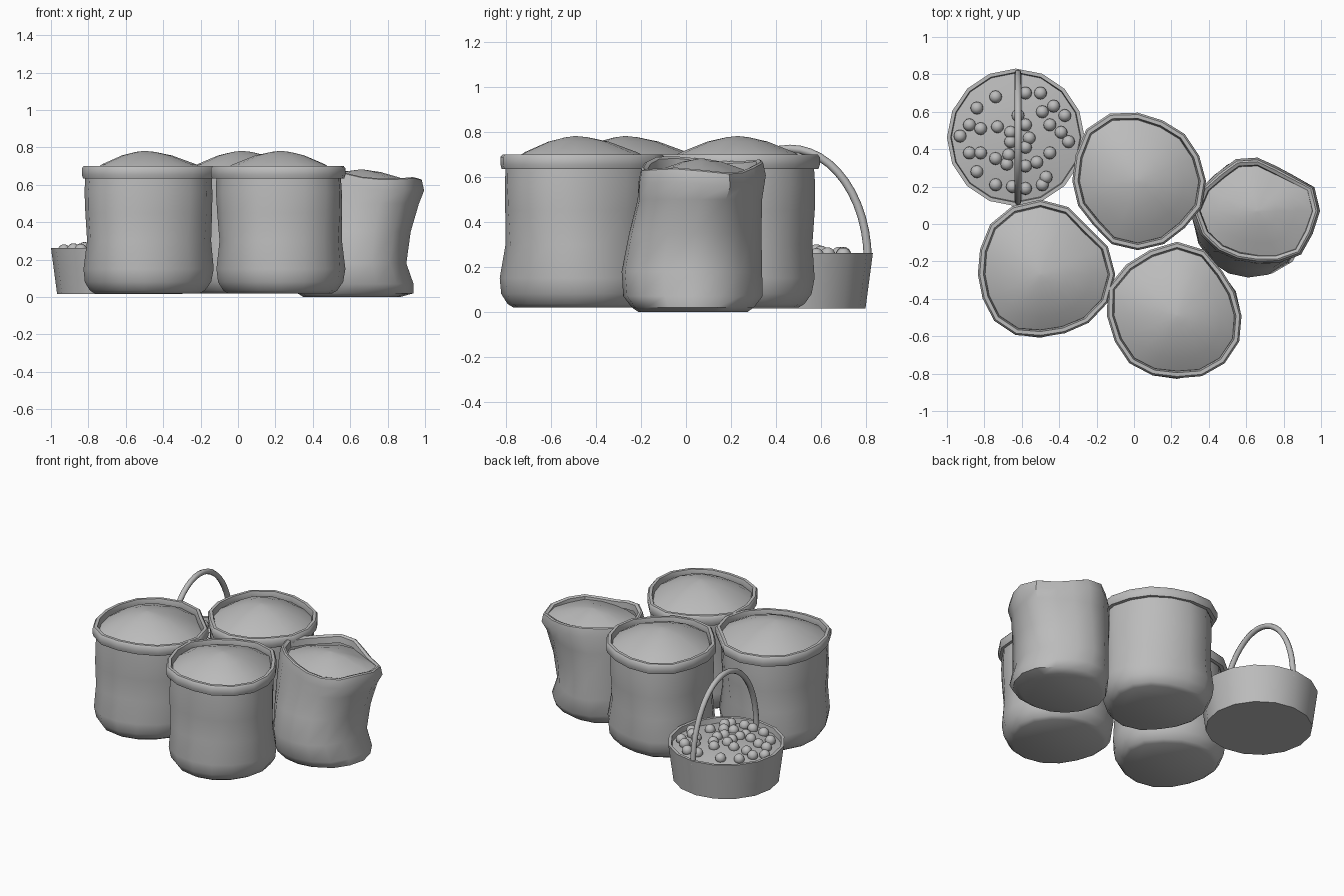
import bpy, bmesh, math
from mathutils import Vector

old = bpy.data.objects.get("Cube")
if old:
    bpy.data.objects.remove(old, do_unlink=True)

# One plain grey for everything
grey = bpy.data.materials.new("plain_grey")
grey.use_nodes = True
grey.diffuse_color = (0.5, 0.5, 0.5, 1)
grey.node_tree.nodes["Principled BSDF"].inputs["Base Color"].default_value = (0.5, 0.5, 0.5, 1)

SIDES = 16
ANGLES = [math.tau * i / SIDES for i in range(SIDES)]


def finish(name, bm, sharp=40):
    bmesh.ops.recalc_face_normals(bm, faces=bm.faces)
    mesh = bpy.data.meshes.new(name)
    bm.to_mesh(mesh)
    bm.free()
    mesh.materials.append(grey)
    obj = bpy.data.objects.new(name, mesh)
    bpy.context.collection.objects.link(obj)
    bpy.ops.object.select_all(action="DESELECT")
    obj.select_set(True)
    bpy.context.view_layer.objects.active = obj
    bpy.ops.object.shade_smooth_by_angle(angle=math.radians(sharp))
    return obj


def loft(name, rings, cap_start=False, cap_end=False, loop=False, sharp=40):
    """Skin a stack of closed rings of points."""
    bm = bmesh.new()
    rows = [[bm.verts.new(p) for p in ring] for ring in rings]
    pairs = list(zip(rows, rows[1:]))
    if loop:
        pairs.append((rows[-1], rows[0]))
    for low, high in pairs:
        n = len(low)
        for i in range(n):
            j = (i + 1) % n
            bm.faces.new((low[i], low[j], high[j], high[i]))
    if cap_start:
        bm.faces.new(rows[0])
    if cap_end:
        bm.faces.new(rows[-1])
    return finish(name, bm, sharp)


def ring(centre, radii, z, sx=1, sy=1):
    return [(centre[0] + r * sx * math.cos(a), centre[1] + r * sy * math.sin(a), z)
            for a, r in zip(ANGLES, radii)]


def heap(name, centre, radii, levels):
    """Mounded contents: (share of radius, height) pairs, ending near the peak."""
    return loft(name, [ring(centre, [r * f for r in radii], z) for f, z in levels],
                cap_end=True, sharp=60)


# Rim outlines in hundredths, counter-clockwise from +x
SACKS = {
    "front": ((0.23, -0.49), (34.5, 33.5, 34, 38, 39.5, 38, 38.5, 40, 37.5, 36, 36, 34.5, 33.5, 35, 36, 36)),
    "right": ((-0.50, -0.27), (40, 39, 36, 39, 40, 39.5, 38, 35, 33.5, 33.5, 35, 35, 33.5, 34, 36.5, 39)),
    "back": ((0.02, 0.23), (36.5, 35.5, 35.5, 35, 36.5, 39, 39, 36, 35, 34.5, 33.5, 36.5, 37, 36.5, 35.5, 37)),
}

# Three open sacks with rolled rims
BODY = [(0.02, -0.075), (0.035, -0.05), (0.08, -0.02), (0.15, -0.01),
        (0.3, -0.028), (0.45, -0.022), (0.56, -0.02), (0.65, -0.025)]
RIM = [(0.635, -0.03), (0.635, -0.006), (0.655, 0), (0.688, 0),
       (0.70, -0.01), (0.70, -0.03), (0.66, -0.04)]
for label, (centre, outline) in SACKS.items():
    rim = [r / 100 for r in outline]
    body = []
    for z, inset in BODY:
        blend = 0.4 + 0.5 * z
        radii = [0.35 * (1 - blend) + r * blend + inset
                 + 0.01 * (1 - z) * math.sin(3 * a + 6 * z) for a, r in zip(ANGLES, rim)]
        body.append(ring(centre, radii, z))
    loft(label + "_sack_body", body, cap_start=True)
    loft(label + "_sack_rim", [ring(centre, [r + d for r in rim], z) for z, d in RIM],
         loop=True, sharp=50)
    heap(label + "_sack_contents", centre, [r - 0.033 for r in rim],
         [(1, 0.66), (0.75, 0.71), (0.4, 0.757), (0.15, 0.776), (0.02, 0.781)])

# Leaning sack with an uneven folded mouth
mouth = [r / 100 for r in (33.5, 33, 27, 26, 28.5, 30, 29.5, 32.5, 35, 33, 30.5, 28.5, 28, 30, 33, 32)]
LEAN = [(0.0, 0.61, 0.03, 0.25, 0.25), (0.02, 0.63, 0.03, 0.30, 0.28),
        (0.07, 0.63, 0.03, 0.30, 0.32), (0.18, 0.61, 0.025, 0.28, 0.325),
        (0.35, 0.62, 0.04, 0.29, 0.31), (0.5, 0.64, 0.06, 0.31, 0.295)]
rings = []
for z, x, y, rx, ry in LEAN:
    k = 0.3 + 0.8 * z
    rings.append(ring((x, y), [1 - k + k * m / 0.31 for m in mouth], z, rx, ry))


def mouth_ring(inset, drop):
    pts = ring((0.66, 0.07), [m - inset for m in mouth], 0)
    return [(x, y, 0.655 - 0.1 * (x - 0.66) + 0.014 * math.cos(3 * a + 1) - drop)
            for (x, y, _), a in zip(pts, ANGLES)]


rings += [mouth_ring(0.0, 0.06), mouth_ring(0.012, 0.005), mouth_ring(0.022, 0),
          mouth_ring(0.04, 0.008), mouth_ring(0.045, 0.05)]
loft("leaning_sack_body", rings, cap_start=True)
heap("leaning_sack_contents", (0.66, 0.07), [m - 0.04 for m in mouth],
     [(1, 0.61), (0.7, 0.638), (0.35, 0.668), (0.03, 0.682)])

# Round basket
BASKET = (-0.632, 0.463)
WALL = [(0.335, 0.015), (0.368, 0.262), (0.348, 0.262), (0.342, 0.21)]
loft("basket", [ring(BASKET, [r] * SIDES, z) for r, z in WALL], cap_start=True, sharp=30)
heap("basket_filling", BASKET, [0.345] * SIDES,
     [(1, 0.225), (0.7, 0.245), (0.35, 0.258), (0.03, 0.262)])

# Arched basket handle
arch = []
for i in range(25):
    t = math.pi * i / 24
    mid = Vector((-0.62, BASKET[1] + 0.345 * math.cos(t), 0.23 + 0.495 * math.sin(t)))
    out = Vector((0, math.cos(t) / 0.345, math.sin(t) / 0.495)).normalized()
    arch.append([mid + 0.018 * (out * math.cos(a) + Vector((1, 0, 0)) * math.sin(a))
                 for a in ANGLES[::2]])
loft("basket_handle", arch, cap_start=True, cap_end=True, sharp=60)

# Loose berries, in hundredths left of the middle and toward the back
BERRIES = [(84, 62), (74, 68), (58, 70), (50, 70), (43, 63), (37, 58), (49, 60), (45, 53), (39, 49),
           (35, 44), (88, 53), (82, 51), (93, 47), (88, 38), (82, 38), (84, 28), (74, 21), (74, 35),
           (67, 37), (68, 32), (73, 52), (66, 49), (66, 44), (58, 53), (56, 46), (58, 41), (52, 33),
           (45, 38), (47, 25), (49, 21), (58, 19), (65, 20), (58, 31), (62, 58)]
bm = bmesh.new()
for bx, by in BERRIES:
    spot = Vector((-bx / 100, by / 100, 0))
    away = (spot - Vector((*BASKET, 0))).length
    spot.z = 0.27 - 0.25 * away ** 2
    made = bmesh.ops.create_uvsphere(bm, u_segments=12, v_segments=8, radius=0.034)
    bmesh.ops.translate(bm, verts=made["verts"], vec=spot)
finish("berries", bm, 60)
